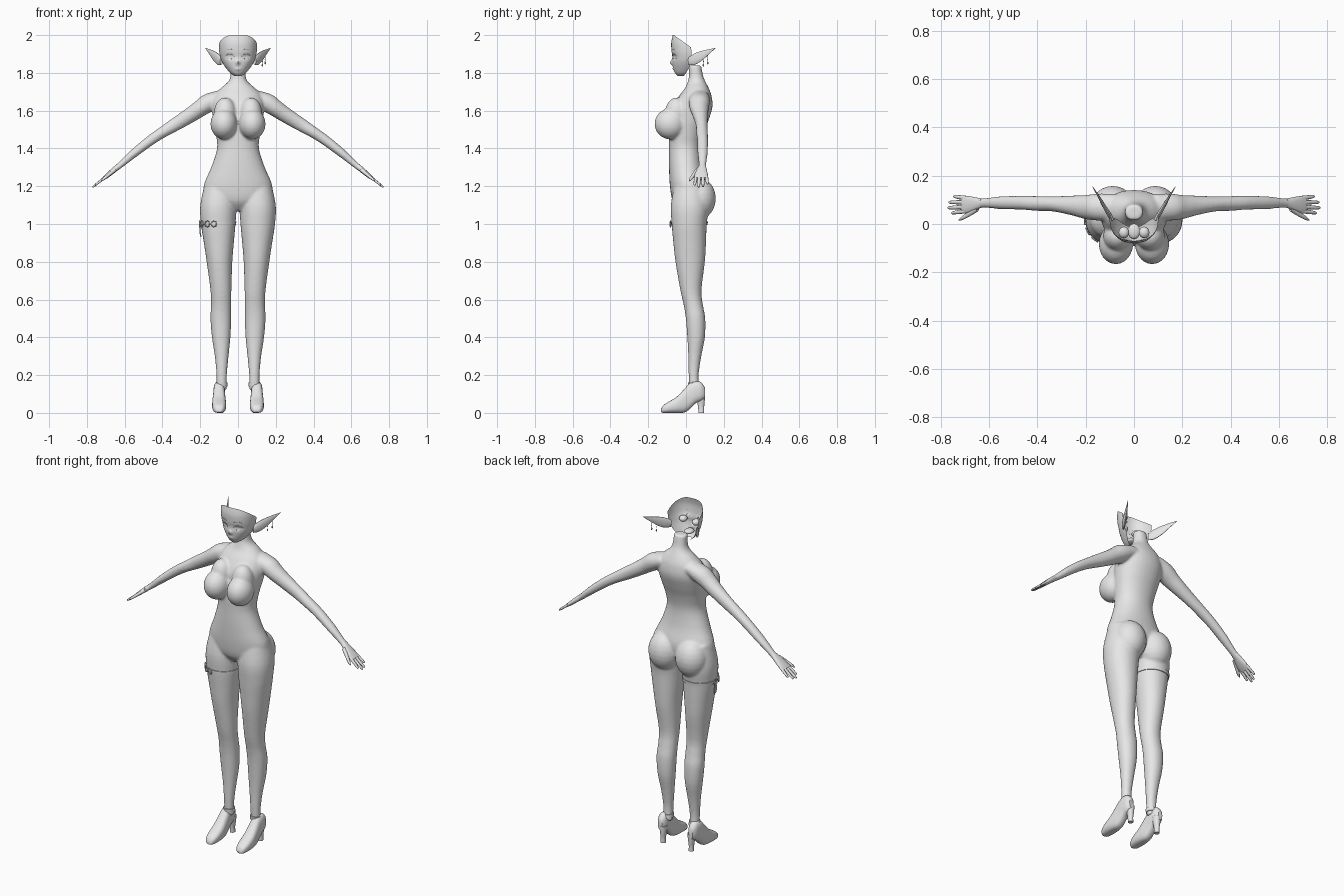
import bpy, bmesh, math
from mathutils import Vector, Matrix

if "Cube" in bpy.data.objects:
    bpy.data.objects.remove(bpy.data.objects["Cube"])

X, Y, Z = Vector((1, 0, 0)), Vector((0, 1, 0)), Vector((0, 0, 1))
grey = bpy.data.materials.new("grey_clay")
grey.diffuse_color = (0.8, 0.8, 0.8, 1)
grey.use_nodes = True
grey.node_tree.nodes["Principled BSDF"].inputs["Base Color"].default_value = grey.diffuse_color


def smooth_path(st, steps):
    """Catmull-Rom samples through a list of number tuples."""
    out = []
    for i in range(len(st) - 1):
        a, b, c, d = st[max(i - 1, 0)], st[i], st[i + 1], st[min(i + 2, len(st) - 1)]
        for k in range(steps):
            t = k / steps
            out.append([q + 0.5 * t * (r - p + t * (2 * p - 5 * q + 4 * r - s + t * (3 * (q - r) + s - p)))
                        for p, q, r, s in zip(a, b, c, d)])
    return out + [list(st[-1])]


def loft(bm, stations, u, v, n=24, power=2.0, steps=4, side=1):
    """Closed tube through (x, y, z, radius_u, radius_v); side=-1 mirrors in x."""
    rings = []
    for x, y, z, a, b in smooth_path(stations, steps):
        ring = []
        for i in range(n):
            t = 2 * math.pi * i / n
            c, s = math.cos(t), math.sin(t)
            c = math.copysign(abs(c) ** (2 / power), c)
            s = math.copysign(abs(s) ** (2 / power), s)
            p = Vector((x, y, z)) + u * c * a + v * s * b
            ring.append(bm.verts.new((p.x * side, p.y, p.z)))
        rings.append(ring)
    for r0, r1 in zip(rings, rings[1:]):
        for i in range(n):
            j = (i + 1) % n
            bm.faces.new((r0[i], r0[j], r1[j], r1[i]))
    bm.faces.new(rings[0])
    bm.faces.new(rings[-1])


def ball(bm, centre, radii, seg=24):
    m = Matrix.Translation(centre) @ Matrix.Diagonal((*radii, 1))
    bmesh.ops.create_uvsphere(bm, u_segments=seg, v_segments=seg // 2, radius=1, matrix=m)


def finish(bm, name, fix=True, angle=50):
    if fix:
        bmesh.ops.recalc_face_normals(bm, faces=bm.faces[:])
    me = bpy.data.meshes.new(name)
    bm.to_mesh(me)
    bm.free()
    ob = bpy.data.objects.new(name, me)
    bpy.context.collection.objects.link(ob)
    me.materials.append(grey)
    bpy.context.view_layer.objects.active = ob
    ob.select_set(True)
    bpy.ops.object.shade_smooth_by_angle(angle=math.radians(angle))
    ob.select_set(False)
    return ob


def span(rows):
    """(z, inner x, outer x, front y, back y) rows to loft stations."""
    return [((i + o) / 2, (f + b) / 2, z, (o - i) / 2, (b - f) / 2) for z, i, o, f, b in rows]


# Body: torso, limbs and rounded masses fused into one skin
torso = span([(z, -w, w, f, b) for z, w, f, b in [
    (1.07, .05, -.03, .06), (1.12, .16, -.07, .10), (1.20, .182, -.085, .115), (1.30, .142, -.09, .09),
    (1.40, .111, -.09, .08), (1.48, .118, -.09, .095), (1.55, .13, -.08, .12), (1.62, .138, -.068, .14),
    (1.68, .125, -.035, .135), (1.72, .09, -.005, .12), (1.75, .055, .008, .105),
    (1.78, .041, .015, .092), (1.84, .037, .015, .08)]])
leg = span([
    (1.22, .015, .175, -.06, .10), (1.10, .008, .2, -.08, .12), (1.0, .013, .196, -.076, .11),
    (.9, .022, .181, -.067, .106), (.8, .03, .166, -.056, .10), (.65, .035, .146, -.03, .082),
    (.57, .036, .143, -.012, .09), (.5, .036, .146, -.001, .102), (.4, .04, .138, .007, .10),
    (.3, .05, .123, .012, .081), (.2, .059, .114, .014, .067), (.12, .06, .114, .018, .072)])
arm = [(.08, .07, 1.675, .055, .04), (.15, .07, 1.645, .056, .05), (.2, .07, 1.612, .05, .045),
       (.25, .076, 1.578, .042, .041), (.33, .083, 1.528, .032, .036), (.4, .085, 1.485, .031, .03),
       (.467, .088, 1.44, .029, .027), (.55, .088, 1.375, .027, .023), (.62, .087, 1.315, .02, .017),
       (.655, .083, 1.287, .022, .015)]
arm_up = Vector((.6, 0, .8))
bm = bmesh.new()
loft(bm, torso, X, Y, 32, 2.15)
for s in (1, -1):
    loft(bm, leg, X, Y, 28, 2.1, side=s)
    loft(bm, arm, Y, arm_up, 20, side=s)
    ball(bm, (s * .075, -.083, 1.53), (.071, .084, .082))
    ball(bm, (s * .068, -.05, 1.585), (.06, .062, .085))
    ball(bm, (s * .088, .07, 1.135), (.092, .088, .11))
body = finish(bm, "body")
rm = body.modifiers.new("fuse", 'REMESH')
rm.mode = 'VOXEL'
rm.voxel_size = .007
rm.use_smooth_shade = True
sm = body.modifiers.new("soften", 'SMOOTH')
sm.factor, sm.iterations = .5, 6

# Hands: palm, four fingers and a thumb on each side
bm = bmesh.new()
for s in (1, -1):
    loft(bm, [(.63, .087, 1.308, .018, .014), (.66, .083, 1.283, .028, .014), (.69, .08, 1.258, .036, .012),
              (.712, .08, 1.24, .034, .009)], Y, arm_up, 16, 2.4, side=s)
    for y0, y1, x1 in ((.108, .114, .748), (.09, .09, .766), (.071, .067, .77), (.053, .046, .756)):
        z1 = 1.24 - (x1 - .71) * .75
        loft(bm, [(.695, y0, 1.254, .009, .008), ((.7 + x1) / 2, (y0 + y1) / 2, (1.25 + z1) / 2, .0085, .007),
                  (x1 - .004, y1, z1 + .003, .006, .005), (x1, y1, z1, .002, .002)], Y, arm_up, 10, steps=3, side=s)
    loft(bm, [(.648, .065, 1.29, .014, .011), (.685, .04, 1.26, .011, .009), (.712, .024, 1.238, .008, .007),
              (.725, .017, 1.227, .002, .002)], Y, arm_up, 10, steps=3, side=s)
finish(bm, "hands")

# Heeled shoes
shoe = [(.1, y, (lo + hi) / 2, w, (hi - lo) / 2) for y, lo, hi, w in [
    (-.132, .004, .02, .012), (-.12, 0, .04, .026), (-.09, 0, .06, .035), (-.05, 0, .085, .037),
    (-.01, .002, .125, .034), (.02, .02, .158, .031), (.05, .05, .168, .03), (.08, .065, .162, .026),
    (.1, .08, .135, .014)]]
heel = [(.092, .077, .10, .023, .024), (.092, .079, .06, .017, .02), (.092, .08, .03, .013, .016),
        (.092, .081, 0, .014, .015)]
collar = span([(.14, .056, .118, .012, .078), (.162, .056, .118, .01, .074)])
bm = bmesh.new()
for s in (1, -1):
    loft(bm, shoe, X, Z, 24, 2.6, side=s)
    loft(bm, heel, X, Y, 16, 2.3, side=s)
    loft(bm, collar, X, Y, 24, steps=1, side=s)
finish(bm, "shoes")

# Face mask: open shell, cut off along a slope at the top
FACE = smooth_path([(1.783, .018, -.042, -.012), (1.80, .042, -.058, 0), (1.83, .067, -.068, .018),
                    (1.86, .085, -.072, .026), (1.89, .095, -.073, .028), (1.92, .1, -.077, .028),
                    (1.96, .101, -.078, .025), (2.0, .095, -.07, .02)], 6)


def face_y(x, z):
    r = min(FACE, key=lambda q: abs(q[0] - z))
    return r[3] - (r[3] - r[2]) * max(0, 1 - abs(x / r[1]) ** 2.3) ** (1 / 2.3)


def features(x, z):
    """Nose, lips and eye-socket relief along y."""
    g = lambda cx, cz, w, h: math.exp(-((abs(x) - cx) / w) ** 2 - ((z - cz) / h) ** 2)
    return -.014 * g(0, 1.855, .009, .012) - .005 * g(0, 1.82, .016, .008) + .006 * g(.042, 1.885, .022, .014)


bm = bmesh.new()
rows = []
for z, a, f, b in FACE:
    row = []
    for i in range(41):
        t = math.pi * (i / 40 - .5)
        x = a * math.copysign(abs(math.sin(t)) ** (2 / 2.3), t)
        y = b - (b - f) * max(0, math.cos(t)) ** (2 / 2.3)
        row.append(bm.verts.new((x, y + features(x, z), z)))
    rows.append(row)
for r0, r1 in zip(rows, rows[1:]):
    for i in range(40):
        bm.faces.new((r0[i], r0[i + 1], r1[i + 1], r1[i]))
bmesh.ops.bisect_plane(bm, geom=bm.verts[:] + bm.edges[:] + bm.faces[:], plane_co=(0, .027, 1.935),
                       plane_no=(0, .07, .098), clear_outer=True)
finish(bm, "face", fix=False)

# Eyeballs and mouth pocket behind the face
bm = bmesh.new()
for s in (1, -1):
    ball(bm, (s * .042, -.035, 1.885), (.022, .024, .018), 16)
finish(bm, "eyeballs")
bm = bmesh.new()
ball(bm, (0, -.03, 1.824), (.026, .032, .013), 16)
finish(bm, "mouth_pocket")

# Upper lashes, lower lashes and brows as slim arcs on the face
bm = bmesh.new()
for s in (1, -1):
    for z0, rise, r in ((1.887, .012, .0022), (1.882, -.008, .0012), (1.918, .008, .0014)):
        pts = []
        for i in range(7):
            k = i / 3 - 1
            x, z = .044 + .025 * k, z0 + rise * (1 - k * k)
            w = r * (1.15 - k * k)
            pts.append((x, face_y(x, z) + features(x, z) - .001, z, w, w))
        loft(bm, pts, Y, Z, 6, steps=2, side=s)
finish(bm, "lashes_and_brows")

# Pointed ears
ear = [(.088, .015, 1.862, .008, .02), (.105, .043, 1.872, .009, .03), (.127, .08, 1.889, .007, .027),
       (.15, .12, 1.911, .004, .014), (.172, .155, 1.931, .001, .001)]
bm = bmesh.new()
for s in (1, -1):
    loft(bm, ear, Vector((.86, -.51, 0)), Z, 14, side=s)
finish(bm, "ears")

# Drop earrings on one ear
bm = bmesh.new()
for x, y, top in ((.129, .092, 1.882), (.144, .115, 1.895)):
    loft(bm, [(x, y, top, .0012, .0012), (x, y, top - .035, .0012, .0012)], X, Y, 6, steps=1)
    ball(bm, (x, y, top - .022), (.003, .003, .003), 8)
    ball(bm, (x, y, top - .042), (.004, .004, .008), 8)
finish(bm, "earrings")

# Thigh strap with small buckle rings and a hanging tab
bm = bmesh.new()
loft(bm, span([(.994, .01, .2, -.08, .114), (1.012, .009, .202, -.081, .116)]), X, Y, 32, 2.1, steps=1, side=-1)
for deg in (182, 208, 234, 256):
    t = math.radians(deg)
    at = Vector((-.104 + .1 * math.cos(t), .017 + .102 * math.sin(t), 1.0))
    turn = Matrix.Translation(at) @ Matrix.Rotation(t, 4, 'Z')
    ring = [turn @ Vector((0, .015 * math.cos(k * math.pi / 4), .016 * math.sin(k * math.pi / 4))) for k in range(8)]
    for p, q in zip(ring, ring[1:] + ring[:1]):
        loft(bm, [(*p, .003, .003), (*q, .003, .003)], (turn.to_3x3() @ X),
             (q - p).normalized().cross(turn.to_3x3() @ X), 6, steps=1)
loft(bm, [(-.203, .01, 1.0, .003, .011), (-.2, .01, .95, .003, .011), (-.195, .01, .93, .003, .006)],
     X, Y, 8, 4, steps=2)
finish(bm, "thigh_strap")
